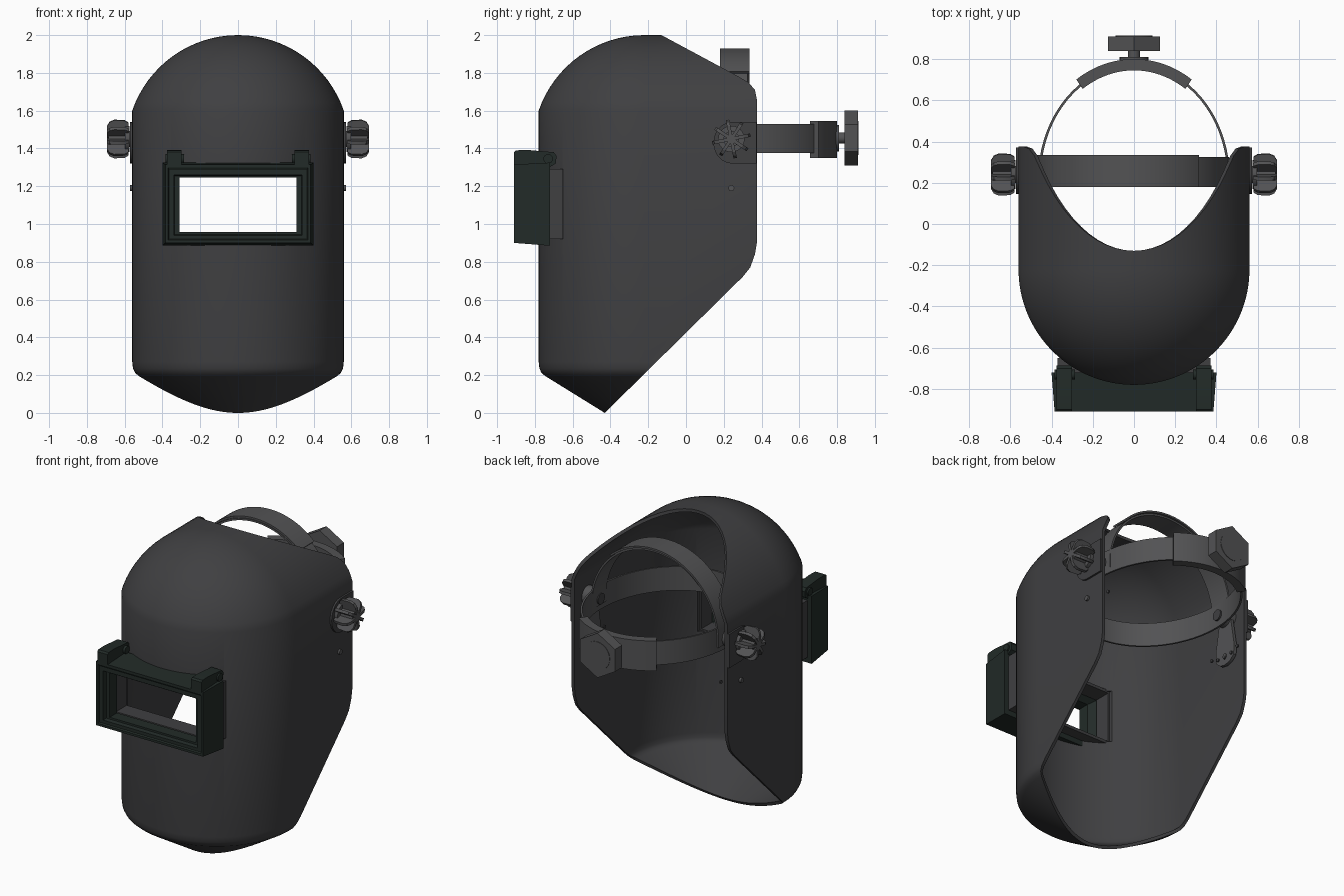
import bpy, bmesh
from math import sin, cos, pi, radians, asin
from mathutils import Vector

if "Cube" in bpy.data.objects:
    bpy.data.objects.remove(bpy.data.objects["Cube"])


def material(name, rgb):
    m = bpy.data.materials.new(name)
    m.diffuse_color = (*rgb, 1)
    m.use_nodes = True
    m.node_tree.nodes["Principled BSDF"].inputs["Base Color"].default_value = m.diffuse_color
    return m


SHELL = material("dark_grey", (0.05, 0.05, 0.053))
STRAP = material("mid_grey", (0.085, 0.085, 0.088))
FRAME = material("dark_green", (0.016, 0.024, 0.021))


def finish(name, bm, mat):
    me = bpy.data.meshes.new(name)
    bm.to_mesh(me)
    bm.free()
    ob = bpy.data.objects.new(name, me)
    bpy.context.collection.objects.link(ob)
    me.materials.append(mat)
    return ob


def loft(name, rings, mat, closed=False):
    """Skin a list of vertex rings; cap the ends unless the rings form a loop."""
    bm = bmesh.new()
    vs = [[bm.verts.new(p) for p in r] for r in rings]
    n = len(vs[0])
    for k in range(len(vs) if closed else len(vs) - 1):
        a, b = vs[k], vs[(k + 1) % len(vs)]
        for i in range(n):
            j = (i + 1) % n
            bm.faces.new((a[i], a[j], b[j], b[i]))
    if not closed:
        bm.faces.new(vs[0])
        bm.faces.new(vs[-1])
    bmesh.ops.recalc_face_normals(bm, faces=bm.faces)
    return finish(name, bm, mat)


def place(axis, u, v, w):
    return {'x': (w, u, v), 'y': (u, w, v), 'z': (u, v, w)}[axis]


def prism(name, axis, pts, lo, hi, mat):
    return loft(name, [[place(axis, u, v, w) for u, v in pts] for w in (lo, hi)], mat)


def circle(cu, cv, r, n=24, start=0.0):
    return [(cu + r * cos(start + 2 * pi * i / n), cv + r * sin(start + 2 * pi * i / n)) for i in range(n)]


def strip(name, axis, c, a, b, th, t0, t1, lo, hi, mat, n=48, closed=False):
    """Elliptical band of thickness th, extruded from lo to hi along axis."""
    rings = []
    for i in range(n if closed else n + 1):
        t = radians(t0 + (t1 - t0) * i / n)
        o = (c[0] + a * cos(t), c[1] + b * sin(t))
        k = (c[0] + (a - th) * cos(t), c[1] + (b - th) * sin(t))
        rings.append([place(axis, *o, lo), place(axis, *o, hi), place(axis, *k, hi), place(axis, *k, lo)])
    return loft(name, rings, mat, closed)


def rect_frame(name, sections, mat):
    """Hollow rectangular frame from sections (y, half width, z low, z high)."""
    return loft(name, [[(-w, y, a), (w, y, a), (w, y, b), (-w, y, b)] for y, w, a, b in sections], mat, True)


# helmet shell: revolved front, straight sides, trimmed by the side outline
R, CY = 0.56, -0.22
arc_r, arc_z = 0.592, 1.408
top = asin(R / arc_r)
profile = [(arc_r * sin(top * i / 16), arc_z + arc_r * cos(top * i / 16)) for i in range(17)]
profile += [(R, 0.27), (0.556, 0.235), (0.545, 0.212), (0.525, 0.195), (0.21, 0.0), (0.15, -0.037)]
bm = bmesh.new()
cols = [[bm.verts.new((r, 0.6, z)) for r, z in profile]]
for i in range(65):
    t = pi * i / 64
    cols.append([bm.verts.new((r * cos(t), CY - r * sin(t), z)) for r, z in profile])
cols.append([bm.verts.new((-r, 0.6, z)) for r, z in profile])
for a, b in zip(cols, cols[1:]):
    for i in range(len(profile) - 1):
        bm.faces.new((a[i], a[i + 1], b[i + 1], b[i]))
bmesh.ops.remove_doubles(bm, verts=bm.verts, dist=1e-5)
outline = [(-0.13, 2.0), (0.27, 1.785), (0.33, 1.75), (0.365, 1.71), (0.375, 1.66), (0.375, 0.9),
           (0.365, 0.84), (0.34, 0.77), (0.30, 0.72), (-0.43, 0.0)]
for (y0, z0), (y1, z1) in zip(outline, outline[1:]):
    bmesh.ops.bisect_plane(bm, geom=bm.verts[:] + bm.edges[:] + bm.faces[:], dist=1e-6,
                           plane_co=(0, y0, z0), plane_no=(0, z0 - z1, y1 - y0), clear_outer=True)
bmesh.ops.recalc_face_normals(bm, faces=bm.faces)
bm.normal_update()
if sum(f.normal.dot(f.calc_center_median() - Vector((0, 0, 1))) * f.calc_area() for f in bm.faces) < 0:
    bmesh.ops.reverse_faces(bm, faces=bm.faces)
shell = finish("helmet_shell", bm, SHELL)
solid = shell.modifiers.new("thickness", 'SOLIDIFY')
solid.thickness, solid.offset = 0.02, -1
cutter = prism("window_cutter", 'y', [(-0.355, 0.93), (0.355, 0.93), (0.355, 1.28), (-0.355, 1.28)], -1.0, -0.45, SHELL)
cutter.hide_render = True
cut = shell.modifiers.new("window", 'BOOLEAN')
cut.object, cut.operation, cut.solver = cutter, 'DIFFERENCE', 'EXACT'
bpy.context.view_layer.objects.active = shell
shell.select_set(True)
for m in ("thickness", "window"):
    bpy.ops.object.modifier_apply(modifier=m)
bpy.data.objects.remove(cutter)

# lens housing
rect_frame("lens_tunnel", [(-0.76, 0.37, 0.92, 1.29), (-0.65, 0.37, 0.92, 1.29),
                           (-0.65, 0.345, 0.94, 1.27), (-0.76, 0.345, 0.94, 1.27)], SHELL)
rect_frame("lens_frame", [(-0.72, 0.40, 0.885, 1.325), (-0.91, 0.385, 0.90, 1.315), (-0.91, 0.37, 0.915, 1.30),
                          (-0.90, 0.365, 0.92, 1.285), (-0.90, 0.34, 0.94, 1.26), (-0.875, 0.335, 0.945, 1.255),
                          (-0.875, 0.31, 0.957, 1.245), (-0.80, 0.31, 0.957, 1.245),
                          (-0.76, 0.36, 0.93, 1.28), (-0.72, 0.36, 0.93, 1.28)], FRAME)

# head harness: forehead ring, crown strap, rear adjuster
strip("head_band", 'z', (0, 0.22), 0.465, 0.555, 0.012, 0, 360, 1.375, 1.53, STRAP, 72, True)
strip("crown_strap", 'y', (0, 1.45), 0.46, 0.465, 0.012, -5, 135, 0.18, 0.325, STRAP)
strip("crown_strap_overlap", 'y', (0, 1.45), 0.47, 0.48, 0.012, 48, 185, 0.18, 0.335, STRAP)
strip("rear_sleeve", 'z', (0, 0.22), 0.50, 0.58, 0.055, 56, 124, 1.35, 1.545, STRAP, 24)
prism("rear_collar", 'y', circle(0, 1.455, 0.07), 0.78, 0.81, STRAP)
prism("rear_shaft", 'y', circle(0, 1.455, 0.03), 0.78, 0.85, STRAP)
prism("rear_knob", 'y', circle(0, 1.455, 0.145, 6, pi / 2), 0.838, 0.91, STRAP)
prism("rear_knob_cap", 'y', circle(0, 1.455, 0.09, 24), 0.90, 0.913, STRAP)

# mirrored side parts
KY, KZ = 0.24, 1.45
for s, side in ((-1, "left"), (1, "right")):
    # hinge clips on the lens frame
    prism("frame_clip_" + side, 'x', [(-0.91, 1.30), (-0.91, 1.38), (-0.90, 1.39), (-0.84, 1.392),
                                      (-0.70, 1.38), (-0.685, 1.36), (-0.69, 1.32), (-0.74, 1.29)],
          s * 0.30, s * 0.375, FRAME)
    prism("clip_pin_" + side, 'x', circle(-0.73, 1.345, 0.025, 16), s * 0.285, s * 0.385, FRAME)
    # pivot plate and rivet on the shell
    plate = [(KY + 0.005 - 0.1 * sin(radians(a)), 1.43 - 0.11 * cos(radians(a))) for a in range(0, 181, 15)]
    prism("pivot_plate_" + side, 'x', plate + [(0.372, 1.54), (0.372, 1.32)], s * 0.55, s * 0.572, SHELL)
    prism("stop_rivet_" + side, 'x', circle(KY, 1.19, 0.016, 16), s * 0.50, s * 0.573, STRAP)
    # finned knob
    prism("knob_hub_" + side, 'x', circle(KY, KZ, 0.042), s * 0.55, s * 0.685, STRAP)
    prism("knob_base_" + side, 'x', circle(KY, KZ, 0.07), s * 0.575, s * 0.597, STRAP)
    for k in range(8):
        t = 2 * pi * k / 8 + 0.2
        fin = [(0.0, 0.58), (0.088, 0.58), (0.1, 0.60), (0.103, 0.655), (0.092, 0.68), (0.07, 0.693), (0.0, 0.693)]
        rings = [[(s * x, KY + r * cos(t) - w * sin(t), KZ + r * sin(t) + w * cos(t)) for r, x in fin]
                 for w in (-0.009, 0.009)]
        loft(f"knob_fin_{side}_{k + 1}", rings, STRAP)
    # inner tilt bracket, stop studs and washers
    prism("tilt_bracket_" + side, 'x', [(0.19, 1.44), (0.29, 1.44), (0.325, 1.24), (0.32, 1.17), (0.285, 1.14),
                                        (0.24, 1.13), (0.195, 1.14), (0.16, 1.17), (0.155, 1.24)],
          s * 0.505, s * 0.525, STRAP)
    for k in range(5):
        a = radians(-90 + (k - 2) * 13)
        prism(f"tilt_stud_{side}_{k + 1}", 'x', circle(KY + 0.27 * cos(a), KZ + 0.27 * sin(a), 0.011, 10),
              s * 0.497, s * 0.507, SHELL)
    prism("pivot_washer_" + side, 'x', circle(KY, KZ, 0.06), s * 0.47, s * 0.545, STRAP)
    prism("pivot_bolt_" + side, 'x', circle(KY, KZ, 0.035), s * 0.44, s * 0.48, SHELL)

for ob in bpy.context.scene.objects:
    ob.select_set(True)
bpy.ops.object.shade_smooth_by_angle(angle=radians(30))
